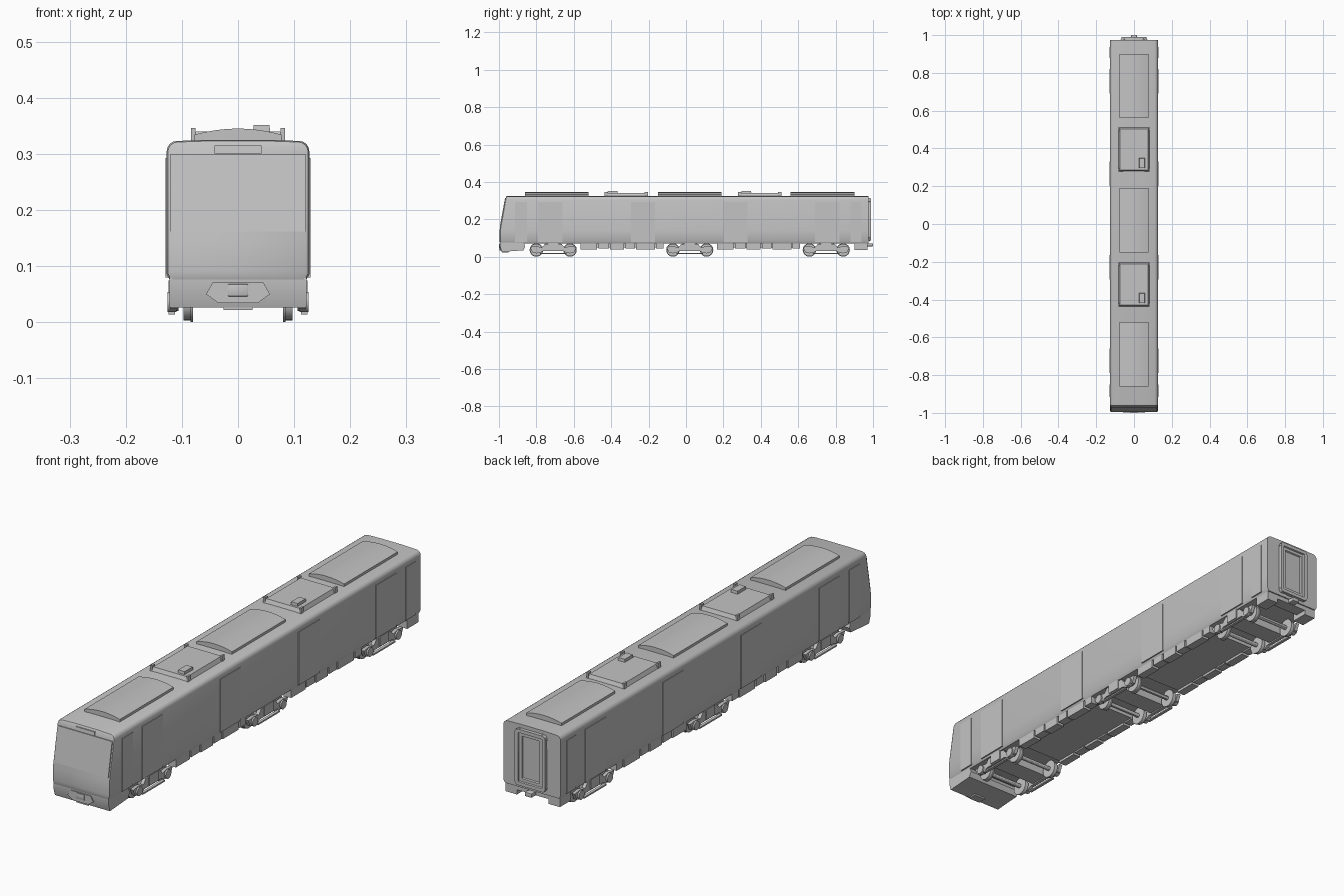
import bpy, bmesh, math
from mathutils import Vector, Matrix

cube = bpy.data.objects.get("Cube")
if cube:
    bpy.data.objects.remove(cube, do_unlink=True)

grey = bpy.data.materials.new("plain grey")
grey.use_nodes = True
COLOR = (0.55, 0.55, 0.55, 1)
grey.diffuse_color = COLOR
grey.node_tree.nodes["Principled BSDF"].inputs["Base Color"].default_value = COLOR
parts = []


def finish(name, bm):
    bmesh.ops.recalc_face_normals(bm, faces=bm.faces)
    mesh = bpy.data.meshes.new(name)
    bm.to_mesh(mesh)
    bm.free()
    mesh.materials.append(grey)
    ob = bpy.data.objects.new(name, mesh)
    bpy.context.collection.objects.link(ob)
    parts.append(ob)
    return ob


def loft(name, rings):
    bm = bmesh.new()
    loops = [[bm.verts.new(p) for p in ring] for ring in rings]
    n = len(loops[0])
    for a, b in zip(loops, loops[1:]):
        for i in range(n):
            bm.faces.new((a[i], a[(i + 1) % n], b[(i + 1) % n], b[i]))
    # close each end with horizontal strips between mirrored points
    for ring in (loops[0], loops[-1]):
        for i in range(n // 2 - 1):
            bm.faces.new((ring[i], ring[i + 1], ring[n - 2 - i], ring[n - 1 - i]))
    return finish(name, bm)


def prism(name, pts, axis, a, b, shrink=0.0):
    """Extrude a 2D outline along x (points are y, z) or y (points are x, z)."""
    def place(p, t):
        return (t, p[0], p[1]) if axis == "x" else (p[0], t, p[1])
    bm = bmesh.new()
    lo = [bm.verts.new(place(p, a)) for p in pts]
    hi = [bm.verts.new(place(p, b)) for p in pts]
    bm.faces.new(lo)
    bm.faces.new(hi[::-1])
    for i in range(len(pts)):
        j = (i + 1) % len(pts)
        bm.faces.new((lo[i], lo[j], hi[j], hi[i]))
    return finish(name, bm)


def box(name, x0, x1, y0, y1, z0, z1, taper=0.0, bevel=0.0):
    bm = bmesh.new()
    bmesh.ops.create_cube(bm, size=1)
    for v in bm.verts:
        t = taper if v.co.z > 0 else 0
        v.co = Vector(((x0 + x1) / 2 + v.co.x * (x1 - x0 - 2 * t),
                       (y0 + y1) / 2 + v.co.y * (y1 - y0 - 2 * t),
                       (z0 + z1) / 2 + v.co.z * (z1 - z0)))
    if bevel:
        bmesh.ops.bevel(bm, geom=bm.edges[:], offset=bevel, segments=2, affect="EDGES", profile=0.5)
    return finish(name, bm)


def disc(name, x0, x1, y, z, r, sides=24):
    pts = [(y + r * math.cos(math.tau * i / sides), z + r * math.sin(math.tau * i / sides))
           for i in range(sides)]
    return prism(name, pts, "x", x0, x1)


def nose_y(z):
    return -0.996 + max(0, z - 0.14) * 0.18


# Body shell: rounded roof shoulders, raked nose, flat rear
half = [(0.12, 0.072), (0.127, 0.085), (0.127, 0.14), (0.127, 0.305)]
half += [(0.109 + 0.018 * math.cos(a), 0.305 + 0.018 * math.sin(a))
         for a in (math.radians(d) for d in (22, 45, 68, 90))]
half.append((0.05, 0.325))
outline = half + [(-x, z) for x, z in reversed(half)]


def ring(inset, y_of):
    k = 1 - inset / 0.127
    return [(x * k, y_of(z), 0.2 + (z - 0.2) * k) for x, z in outline]


loft("body", [ring(0.007, nose_y), ring(0.002, lambda z: nose_y(z) + 0.003),
              ring(0, lambda z: nose_y(z) + 0.01), ring(0, lambda z: 0.975)])

# Windscreen and destination panel follow the raked nose
for name, w, z0, z1 in (("windscreen", 0.121, 0.162, 0.299), ("destination_panel", 0.042, 0.301, 0.315)):
    prism(name, [(nose_y(z0) - 0.003, z0), (nose_y(z1) - 0.003, z1),
                 (nose_y(z1) + 0.004, z1), (nose_y(z0) + 0.004, z0)], "x", -w, w)

# Side doors
doors = [(-0.915, -0.85), (-0.79, -0.66), (-0.295, -0.165), (0.2, 0.33), (0.69, 0.82), (0.88, 0.938)]
for s in (-1, 1):
    for y0, y1 in doors:
        xs = sorted((s * 0.12, s * 0.1295))
        box("side_door", *xs, y0, y1, 0.08, 0.293)

# Arched roof panels
arch = [(-0.078, 0.32)] + [(0.078 * t, 0.345 - 0.011 * t * t) for t in
                           (i / 6 - 1 for i in range(13))] + [(0.078, 0.32)]
for c in (-0.69, 0.02, 0.73):
    prism("roof_panel", arch, "y", c - 0.17, c + 0.17)

# Roof air units with a small vent box and corner brackets
for c in (-0.32, 0.395):
    box("air_unit", -0.083, 0.083, c - 0.117, c + 0.117, 0.322, 0.34, taper=0.008)
    box("air_unit_vent", 0.026, 0.058, c - 0.1, c - 0.045, 0.335, 0.351, taper=0.002)
    for s in (-1, 1):
        for e in (-1, 1):
            x, y = s * 0.08, c + e * 0.107
            box("air_unit_bracket", x - 0.004, x + 0.004, y - 0.009, y + 0.009, 0.322, 0.346)

# Rear gangway: stepped frame with a recessed door
bm = bmesh.new()
bmesh.ops.create_cube(bm, size=1, matrix=Matrix.Translation((0, 0.98, 0.198)) @ Matrix.Diagonal((0.134, 0.018, 0.225, 1)))
bmesh.ops.bevel(bm, geom=[e for e in bm.edges if abs(e.verts[0].co.y - e.verts[1].co.y) > 0.01],
                offset=0.012, segments=3, affect="EDGES", profile=0.5)
rear = max(bm.faces, key=lambda f: f.calc_center_median().y)
for width, push in ((0.014, 0.0), (0.002, -0.006), (0.012, 0.0), (0.003, -0.005)):
    bmesh.ops.inset_region(bm, faces=[rear], thickness=width)
    for v in rear.verts:
        v.co.y += push
finish("rear_gangway", bm)

# Front skirt, lower apron and coupler surround
prism("front_skirt", [(-0.985, 0.026), (-0.994, 0.055), (-0.994, 0.08), (-0.87, 0.08),
                      (-0.86, 0.055), (-0.87, 0.034), (-0.93, 0.03)], "x", -0.122, 0.122)
surround = [(0.035, 0.034), (0.057, 0.05), (0.045, 0.071)]
prism("coupler_surround", surround + [(-x, z) for x, z in reversed(surround)], "y", -0.998, -0.98)
box("front_coupler", -0.018, 0.018, -1.0, -0.97, 0.046, 0.068, bevel=0.002)
box("front_step", -0.026, 0.026, -0.985, -0.95, 0.022, 0.03)
for s in (-1, 1):
    xs = sorted((s * 0.07, s * 0.12))
    box("rear_skirt", *xs, 0.9, 0.97, 0.036, 0.078)
box("rear_buffer_beam", -0.07, 0.07, 0.92, 0.97, 0.055, 0.08)
box("rear_coupler", -0.015, 0.015, 0.95, 1.0, 0.056, 0.072, bevel=0.002)

# Underfloor tray and side equipment boxes
lengths = [0.09, 0.055, 0.075, 0.05, 0.1, 0.04]
for start in (-0.565, 0.165):
    box("underfloor_tray", -0.092, 0.092, start, start + 0.445, 0.05, 0.08)
    for s in (-1, 1):
        y = start
        for i, length in enumerate(lengths):
            xs = sorted((s * 0.086, s * 0.12))
            box("equipment_box", *xs, y, y + length, 0.04 + 0.004 * (i % 2), 0.08)
            y += length + 0.007

# Bogies
frame = [(-0.125, 0.052), (-0.112, 0.024), (-0.072, 0.02), (-0.055, 0.03), (0.055, 0.03),
         (0.072, 0.02), (0.112, 0.024), (0.125, 0.052), (0.09, 0.056), (0.06, 0.05),
         (0.045, 0.068), (-0.045, 0.068), (-0.06, 0.05), (-0.09, 0.056)]
for c in (-0.71, 0.02, 0.75):
    box("bogie_bolster", -0.105, 0.105, c - 0.04, c + 0.04, 0.034, 0.076)
    for e in (-0.09, 0.09):
        disc("axle", -0.1, 0.1, c + e, 0.036, 0.009, 12)
    for s in (-1, 1):
        xs = sorted((s * 0.106, s * 0.12))
        prism("bogie_side_frame", [(c + y, z) for y, z in frame], "x", *xs)
        xs = sorted((s * 0.112, s * 0.124))
        box("bogie_spring_unit", *xs, c - 0.028, c + 0.028, 0.034, 0.074)
        box("bogie_tie_bar", *xs, c - 0.07, c + 0.07, 0.014, 0.02)
        for e in (-0.09, 0.09):
            xs = sorted((s * 0.084, s * 0.097))
            disc("wheel", *xs, c + e, 0.036, 0.033)
            xs = sorted((s * 0.08, s * 0.085))
            disc("wheel_flange", *xs, c + e, 0.036, 0.036)
            xs = sorted((s * 0.11, s * 0.126))
            disc("axle_box", *xs, c + e, 0.036, 0.018, 16)

# Smooth shading with crisp edges
bpy.ops.object.select_all(action="DESELECT")
for ob in parts:
    ob.select_set(True)
bpy.context.view_layer.objects.active = parts[0]
bpy.ops.object.shade_smooth_by_angle(angle=math.radians(30))
